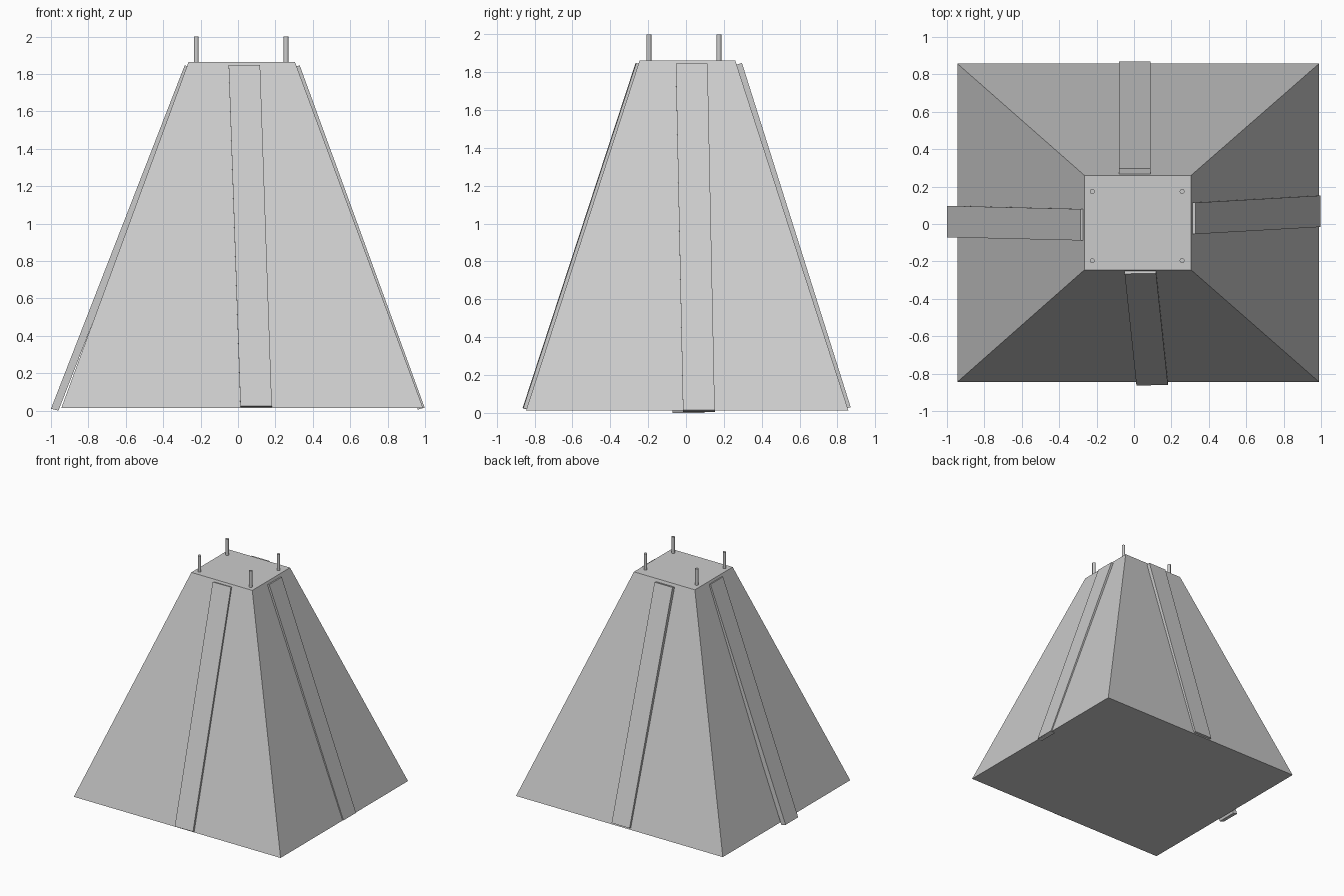
import bpy
from mathutils import Vector

if "Cube" in bpy.data.objects:
    bpy.data.objects.remove(bpy.data.objects["Cube"])

BASE_Z, TOP_Z = 0.013, 1.863


def hexahedron(name, ring_a, ring_b):
    """Closed block between two matching four-point rings."""
    mesh = bpy.data.meshes.new(name)
    faces = [(3, 2, 1, 0), (4, 5, 6, 7)]
    faces += [(i, (i + 1) % 4, (i + 1) % 4 + 4, i + 4) for i in range(4)]
    mesh.from_pydata([tuple(v) for v in ring_a + ring_b], [], faces)
    obj = bpy.data.objects.new(name, mesh)
    bpy.context.collection.objects.link(obj)
    return obj


def rectangle(x0, x1, y0, y1, z):
    return [Vector(p) for p in ((x0, y0, z), (x1, y0, z), (x1, y1, z), (x0, y1, z))]


def strap(name, bottom, top, side, inward):
    """Flat batten leaning on a wall; bottom and top are outer-face centres."""
    b, t = Vector(bottom), Vector(top)
    half, depth = Vector(side) * 0.084, Vector(inward)
    outer = [b - half, b + half, t + half, t - half]
    # outer face last, so faces wind outward on every side
    hexahedron(name, [p + depth for p in outer], outer)


# Tapered body
hexahedron("tapered_body",
           rectangle(-0.945, 0.99, -0.845, 0.858, BASE_Z),
           rectangle(-0.265, 0.305, -0.245, 0.26, TOP_Z))

# Slightly crooked battens, one per wall
strap("front_batten", (0.097, -0.862, 0.025), (0.034, -0.265, 1.848),
      (1, 0.02, 0), (0, 0.037, -0.01))
strap("right_batten", (0.998, 0.068, 0.016), (0.33, 0.03, 1.846),
      (0, 1, 0), (0.037, 0, 0.01) and (-0.037, 0, -0.01))
strap("back_batten", (0.003, 0.87, 0.03), (0.003, 0.296, 1.848),
      (-1, 0, 0), (0, -0.037, -0.01))
strap("left_batten", (-1.0, 0.013, 0.01), (-0.285, -0.004, 1.846),
      (0, -1, 0), (0.04, 0, -0.01))

# Corner pins on the top
for x in (-0.223, 0.257):
    for y in (-0.196, 0.174):
        bpy.ops.mesh.primitive_cylinder_add(vertices=16, radius=0.013, depth=0.157,
                                            location=(x, y, 1.9215))
        bpy.context.object.name = "corner_pin"
        bpy.ops.object.shade_smooth_by_angle()
